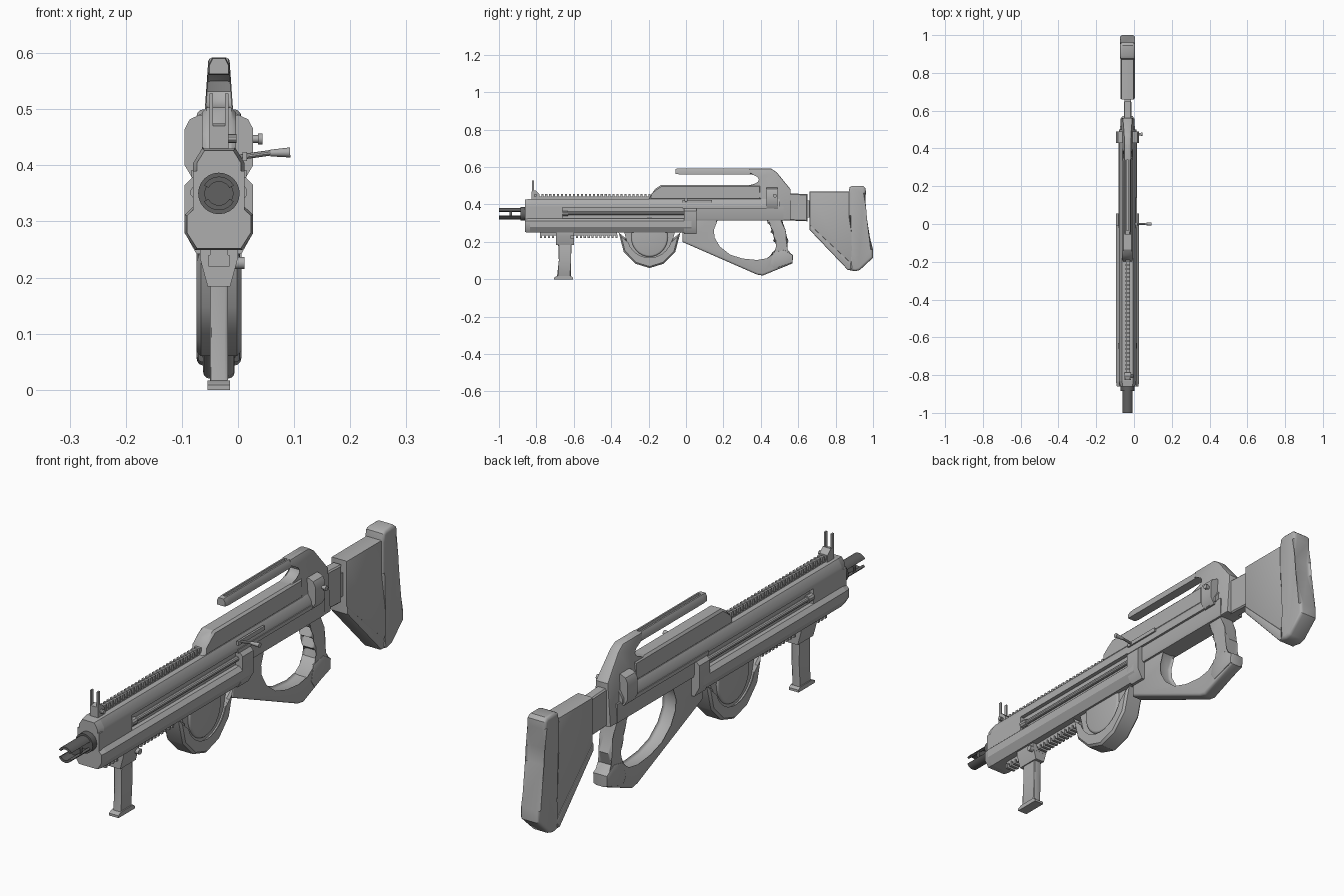
import bpy, bmesh, math
from mathutils import Matrix, Vector

if "Cube" in bpy.data.objects:
    bpy.data.objects.remove(bpy.data.objects["Cube"])

C = -0.034  # centre plane of the model


def material(name, v):
    m = bpy.data.materials.new(name)
    m.diffuse_color = (v, v, v, 1)
    m.use_nodes = True
    m.node_tree.nodes["Principled BSDF"].inputs["Base Color"].default_value = m.diffuse_color
    return m


GREY = material("mid_grey", 0.42)
DARK = material("dark_grey", 0.12)


def finish(bm, name, mat=GREY):
    bmesh.ops.recalc_face_normals(bm, faces=bm.faces[:])
    me = bpy.data.meshes.new(name)
    bm.to_mesh(me)
    bm.free()
    me.materials.append(mat)
    ob = bpy.data.objects.new(name, me)
    bpy.context.collection.objects.link(ob)
    return ob


def skin(bm, a, b):
    """Close two matching rings of vertices into a solid."""
    n = len(a)
    bm.faces.new(a)
    bm.faces.new(b[::-1])
    for i in range(n):
        j = (i + 1) % n
        bm.faces.new((a[i], b[i], b[j], a[j]))


def prism(name, pts, half, bevel=0.0, seg=1, mat=GREY):
    """Side outline (y, z) extruded across x; half may be a function of z."""
    h = half if callable(half) else (lambda z: half)
    bm = bmesh.new()
    a = [bm.verts.new((C - h(z), y, z)) for y, z in pts]
    b = [bm.verts.new((C + h(z), y, z)) for y, z in pts]
    skin(bm, a, b)
    if bevel:
        rim = [e for e in bm.edges
               if (e.verts[0].co.x - C) * (e.verts[1].co.x - C) > 0]
        bmesh.ops.bevel(bm, geom=rim, offset=bevel, segments=seg, profile=0.5,
                        affect='EDGES', clamp_overlap=True)
    return finish(bm, name, mat)


def loft(name, side, y0, y1, front=1.0, mat=GREY):
    """Half cross-section (x, z) mirrored and run along y; front end may shrink."""
    pts = side + [(-x, z) for x, z in reversed(side)]
    mid = sum(z for _, z in side) / len(side)
    bm = bmesh.new()
    a = [bm.verts.new((C + x * front, y0, mid + (z - mid) * front)) for x, z in pts]
    b = [bm.verts.new((C + x, y1, z)) for x, z in pts]
    skin(bm, a, b)
    return finish(bm, name, mat)


def box(name, x0, x1, y0, y1, z0, z1, mat=GREY):
    bm = bmesh.new()
    bmesh.ops.create_cube(bm, size=1, matrix=Matrix.Translation(
        ((x0 + x1) / 2, (y0 + y1) / 2, (z0 + z1) / 2)) @ Matrix.Diagonal(
        (x1 - x0, y1 - y0, z1 - z0, 1)))
    return finish(bm, name, mat)


def rod(name, p, q, r, r2=None, sides=16, mat=GREY):
    p, q = Vector(p), Vector(q)
    rot = (q - p).to_track_quat('Z', 'Y').to_matrix().to_4x4()
    bm = bmesh.new()
    bmesh.ops.create_cone(bm, cap_ends=True, segments=sides, radius1=r,
                          radius2=r if r2 is None else r2, depth=(q - p).length,
                          matrix=Matrix.Translation((p + q) / 2) @ rot)
    return finish(bm, name, mat)


# Forward body: upper shell, nose block, recessed core and lower shell
loft("upper_shell", [(.046, .385), (.046, .404), (.03, .43)], -.83, .5)
loft("upper_shell_nose", [(.046, .385), (.046, .404), (.03, .43)], -.86, -.83, .85)
loft("nose_block", [(.046, .28), (.046, .39)], -.86, -.66)
loft("slot_core", [(.03, .28), (.03, .39)], -.66, .02)
wing = [(.042, .249), (.061, .279), (.061, .312), (.046, .326)]
loft("lower_shell", wing, -.835, .03)
loft("lower_shell_nose", wing, -.86, -.835, .93)
loft("rear_shell_block", [(.04, .242), (.061, .28), (.061, .365), (.046, .38)], -.01, .055)
loft("receiver", [(.036, .315), (.04, .325), (.04, .39)], .03, .52)
loft("receiver_strip", [(.049, .378), (.049, .392)], -.02, .47)
for s in (-1, 1):
    x = C + s * .037
    rod("slot_rod", (x, -.67, .352), (x, 0, .352), .009, sides=10)
    rod("slot_collar", (x, -.66, .352), (x, -.63, .352), .014, sides=10)

# Raised cover and carrying handle
prism("top_cover", [(-.2, .425), (-.185, .455), (-.165, .483), (-.135, .503),
                    (.4, .503), (.4, .425)], .03, .008)
prism("handle_rear", [(.33, .49), (.33, .503), (.37, .505), (.39, .518), (.396, .532),
                      (.388, .55), (.365, .562), (.34, .562), (.34, .592), (.455, .592),
                      (.485, .572), (.56, .48), (.56, .315), (.49, .315), (.4, .44)],
      lambda z: .03 - (z - .43) * .07, .006, 2)
loft("handle_bar", [(.019, .561), (.019, .578), (.012, .592), (.006, .592), (.006, .582)],
     -.035, .42)
loft("handle_tip", [(.019, .561), (.019, .578), (.012, .592)], -.055, -.035, .9)

# Rear side lugs with cross screw
loft("rear_lug", [(.046, .375), (.061, .4), (.061, .465), (.052, .482), (.035, .49)],
     .43, .49)
rod("lug_screw", (.02, .475, .447), (.036, .475, .447), .007, sides=12)
rod("lug_screw_head", (.036, .475, .447), (.044, .475, .447), .01, sides=12)

# Charging handle
box("charging_slot_plate", .008, .016, -.02, .14, .408, .424)
rod("charging_arm", (.005, 0, .415), (.062, 0, .423), .005, sides=10)
rod("charging_knob", (.058, 0, .422), (.093, 0, .423), .006, .009, 12)

# Toothed rails, top and bottom
box("top_rail", C - .009, C + .009, -.8, -.19, .425, .442)
box("bottom_rail", C - .016, C + .016, -.78, -.37, .235, .252)
for i in range(29):
    y = -.795 + i * .0212
    box("top_rail_tooth", C - .012, C + .012, y, y + .011, .436, .456)
for i in range(20):
    y = -.78 + i * .0212
    box("bottom_rail_tooth", C - .019, C + .019, y, y + .011, .22, .24)

# Front sight
prism("sight_base", [(-.825, .425), (-.825, .47), (-.805, .475), (-.785, .455),
                     (-.785, .425)], .017)
for s in (-1, 1):
    x = C + s * .014
    box("sight_prong", x - .003, x + .003, -.824, -.812, .45, .528)
rod("sight_screw", (C + .01, -.805, .448), (-.003, -.805, .448), .008, sides=10)

# Muzzle: collar, inner barrel and slotted prongs
rod("muzzle_collar", (C, -.885, .35), (C, -.855, .35), .037, sides=24, mat=DARK)
rod("muzzle_bridge", (C, -.945, .35), (C, -.93, .35), .026, sides=24, mat=DARK)
for s in (-1, 1):
    bm = bmesh.new()
    arc = [math.radians(28 + 124 * i / 10) for i in range(11)]
    ring = [(.03 * math.cos(t), .03 * math.sin(t)) for t in arc]
    ring += [(.021 * math.cos(t), .021 * math.sin(t)) for t in reversed(arc)]
    a = [bm.verts.new((C + x, -1, .35 + s * z)) for x, z in ring]
    b = [bm.verts.new((C + x, -.87, .35 + s * z)) for x, z in ring]
    skin(bm, a, b)
    finish(bm, "muzzle_prong", DARK)

# Foregrip
loft("foregrip_clamp", [(.02, .184), (.034, .235), (.034, .25)], -.695, -.6)
prism("foregrip_post", [(-.685, .23), (-.68, .1), (-.69, .012), (-.615, .012),
                        (-.615, .1), (-.61, .23)], .016, .006, 2)
prism("foregrip_foot", [(-.705, .0), (-.705, .009), (-.69, .017), (-.615, .017),
                        (-.605, .009), (-.605, 0)], .02)
rod("clamp_screw", (C, -.61, .226), (.012, -.61, .226), .011, sides=12)

# Drum magazine: faceted rim, recess web and round centre
outer = [(-.36, .25), (-.333, .147), (-.27, .083), (-.195, .06), (-.12, .083),
         (-.057, .147), (-.03, .25)]
inner = [(-.195 + .128 * math.cos(t), .235 + .128 * math.sin(t))
         for t in [math.pi * (-.04 - .92 * i / 14) for i in range(15)]]
prism("drum_rim", outer + inner, .04, .008)
prism("drum_web", [(-.33, .25), (-.3, .14), (-.195, .08), (-.09, .14), (-.06, .25)], .026)
dome = [(-.195 + .098 * math.cos(t), .225 + .105 * math.sin(t))
        for t in [math.tau * i / 32 for i in range(32)]]
prism("drum_centre", dome, .034, .01, 3)

# Grip frame with large hand opening and finger grooves
prism("grip_frame", [
    (-.02, .31), (-.02, .2), (.38, .025), (.41, .02), (.57, .085), (.572, .13),
    (.53, .155), (.548, .205), (.522, .26), (.512, .335),
    (.43, .335), (.436, .3), (.468, .282), (.452, .252), (.482, .235), (.466, .205),
    (.495, .185), (.488, .158), (.462, .145), (.44, .102), (.38, .092), (.3, .1),
    (.23, .122), (.172, .168), (.142, .22), (.138, .265), (.155, .31), (.19, .345),
    (.1, .345)], .028, .011, 3)
prism("grip_foot", [(.465, .145), (.45, .085), (.47, .055), (.57, .088), (.572, .13),
                    (.525, .158)], .031, .007, 2)

# Stock: neck, body, raised lower edge and shoulder pad
prism("stock_neck", [(.54, .46), (.65, .455), (.65, .31), (.54, .315)], .02, .005)
prism("stock_link", [(.645, .42), (.67, .42), (.67, .33), (.645, .33)], .017)
prism("stock_body", [(.66, .468), (.9, .468), (.92, .08), (.865, .055), (.66, .268)],
      .034, .006, 2)
prism("stock_edge", [(.66, .295), (.66, .265), (.865, .05), (.9, .05), (.885, .085)],
      .038, .006, 2)
prism("shoulder_pad", [
    (.868, .46), (.875, .492), (.89, .5), (.945, .5), (.96, .488), (.962, .46),
    (.95, .38), (.955, .32), (1, .16), (1, .115), (.93, .05), (.905, .043),
    (.868, .05), (.895, .1), (.9, .16), (.868, .34)], .04, .013, 3)

# Smooth curved surfaces, keep hard edges
bpy.ops.object.select_all(action='SELECT')
bpy.context.view_layer.objects.active = bpy.context.scene.objects[0]
bpy.ops.object.shade_smooth_by_angle(angle=math.radians(32))
bpy.ops.object.select_all(action='DESELECT')
